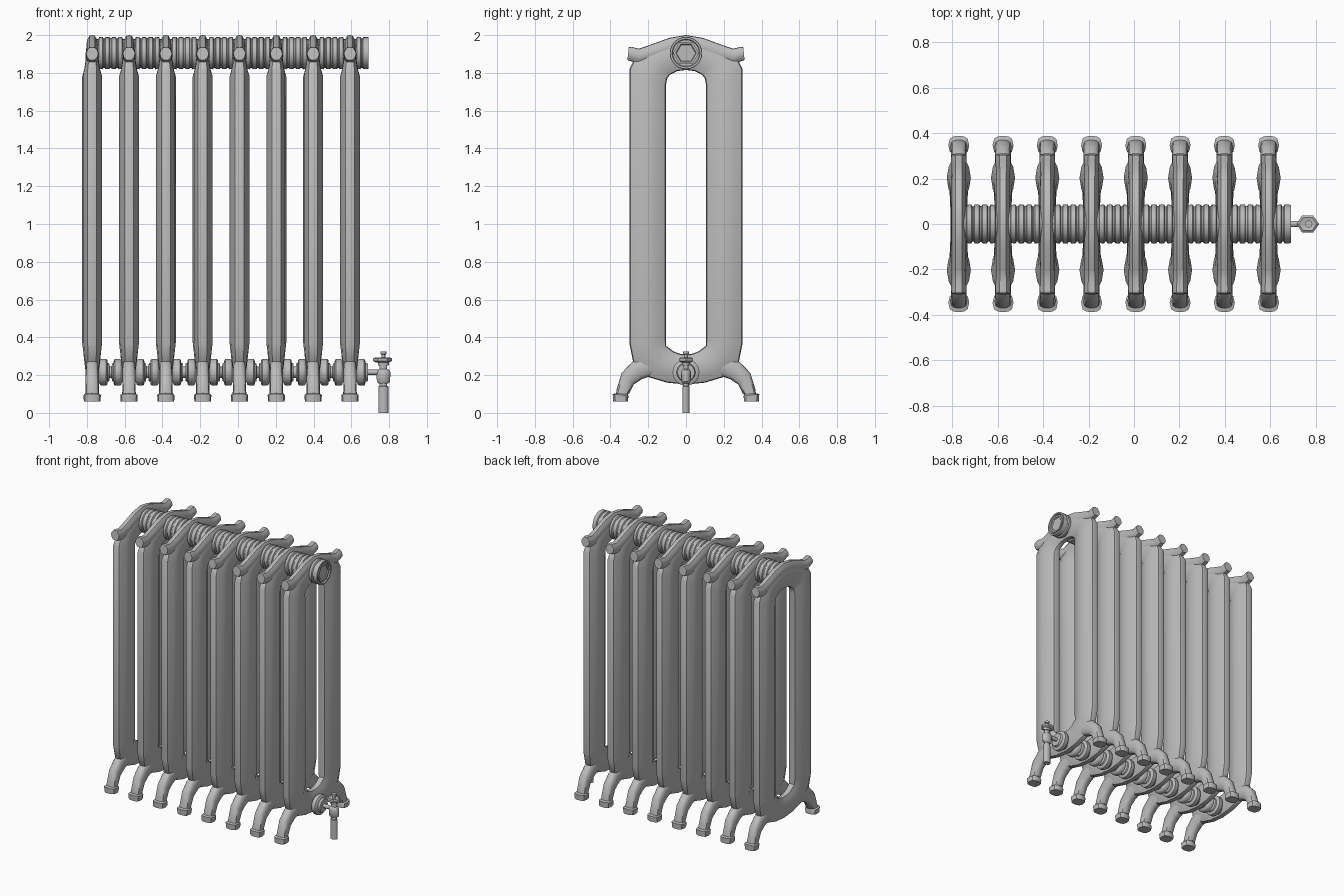
import bpy, bmesh, math
from mathutils import Vector, Matrix

if "Cube" in bpy.data.objects:
    bpy.data.objects.remove(bpy.data.objects["Cube"], do_unlink=True)

iron = bpy.data.materials.new("cast iron grey")
iron.use_nodes = True
GREY = (0.5, 0.5, 0.5, 1)
iron.diffuse_color = GREY
iron.node_tree.nodes["Principled BSDF"].inputs["Base Color"].default_value = GREY

COUNT, START, PITCH = 8, -0.772, 0.195
TOP_Z, LOW_Z = 1.905, 0.215
LENS = [(1, 0), (0.95, 0.45), (0.5, 0.85), (0, 1)]
ROUND = [(1, 0), (0.95, 0.5), (0.7, 0.85), (0, 1)]


def mesh_from_rings(name, rings, loop=False, angle=40):
    """Skin a list of equal rings of points."""
    bm = bmesh.new()
    rows = [[bm.verts.new(p) for p in ring] for ring in rings]
    n = len(rows[0])
    pairs = list(zip(rows, rows[1:])) + ([(rows[-1], rows[0])] if loop else [])
    for a, b in pairs:
        for i in range(n):
            j = (i + 1) % n
            bm.faces.new((a[i], a[j], b[j], b[i]))
    if not loop:
        bm.faces.new(rows[0])
        bm.faces.new(rows[-1])
    bmesh.ops.recalc_face_normals(bm, faces=bm.faces)
    for f in bm.faces:
        f.smooth = True
    me = bpy.data.meshes.new(name)
    bm.to_mesh(me)
    bm.free()
    me.set_sharp_from_angle(angle=math.radians(angle))
    me.materials.append(iron)
    return me


def place(name, me, loc=(0, 0, 0)):
    ob = bpy.data.objects.new(name, me)
    ob.location = loc
    bpy.context.collection.objects.link(ob)
    return ob


def section_ring(station, quarter):
    """Cross-section spanning an inner and an outer outline point."""
    (iy, iz), (oy, oz), w = station
    upper = quarter + [(-u, v) for u, v in quarter[-2::-1]]
    full = upper + [(u, -v) for u, v in upper[-2:0:-1]]
    inner, outer = Vector((0, iy, iz)), Vector((0, oy, oz))
    mid, half = (inner + outer) / 2, (outer - inner) / 2
    return [mid + half * u + Vector((w * v, 0, 0)) for u, v in full]


def flip(stations):
    return [((-a[0], a[1]), (-b[0], b[1]), w) for a, b, w in stations]


def loft(name, stations, quarter, loop=False):
    return mesh_from_rings(name, [section_ring(s, quarter) for s in stations], loop)


def turned(name, profile, sides=24, axis="Z", squash=1, angle=40):
    """Turn (position, radius) pairs about an axis."""
    rings = []
    for t, r in profile:
        ring = []
        for k in range(sides):
            a = math.tau * k / sides
            c, s = r * math.cos(a), r * math.sin(a)
            ring.append((t, c * squash, s) if axis == "X" else (c, s * squash, t))
        rings.append(ring)
    return mesh_from_rings(name, rings, angle=angle)


# Hollow column loop: inner point, outer point, half width
loop_half = [
    ((0, 1.815), (0, 1.985), 0.035),
    ((0.045, 1.81), (0.12, 1.96), 0.035),
    ((0.085, 1.79), (0.225, 1.91), 0.037),
    ((0.1, 1.77), (0.28, 1.86), 0.043),
    ((0.105, 1.74), (0.3, 1.82), 0.053),
    ((0.105, 0.38), (0.3, 0.37), 0.053),
    ((0.105, 0.355), (0.28, 0.27), 0.046),
    ((0.065, 0.325), (0.2, 0.19), 0.04),
    ((0.03, 0.312), (0.1, 0.16), 0.037),
    ((0, 0.31), (0, 0.15), 0.036),
]
column = loft("column_loop", loop_half + flip(loop_half[-2:0:-1]), LENS, True)

# Arched crest with a knob at each end
crest_half = [
    ((0, 1.9), (0, 2.0), 0.031),
    ((0.08, 1.89), (0.09, 1.985), 0.031),
    ((0.18, 1.86), (0.2, 1.945), 0.031),
    ((0.25, 1.845), (0.25, 1.928), 0.032),
    ((0.285, 1.86), (0.288, 1.938), 0.034),
    ((0.31, 1.868), (0.303, 1.936), 0.032),
]
crest = loft("crest", flip(crest_half[:0:-1]) + crest_half, LENS)

# Curved leg with a pad
leg_half = [
    ((0.17, 0.2), (0.22, 0.3), 0.034),
    ((0.235, 0.178), (0.285, 0.27), 0.035),
    ((0.277, 0.15), (0.34, 0.212), 0.035),
    ((0.302, 0.1), (0.366, 0.13), 0.035),
    ((0.308, 0.098), (0.37, 0.104), 0.037),
    ((0.305, 0.09), (0.388, 0.1), 0.046),
    ((0.307, 0.06), (0.386, 0.06), 0.044),
]
legs = {"back": loft("back_leg", leg_half, ROUND),
        "front": loft("front_leg", flip(leg_half), ROUND)}

for i in range(COUNT):
    at = (START + PITCH * i, 0, 0)
    place(f"column_loop_{i + 1}", column, at)
    place(f"crest_{i + 1}", crest, at)
    for side, me in legs.items():
        place(f"{side}_leg_{i + 1}", me, at)

# Ribbed top couplings and flanged lower couplings between sections
ribs = [(0.0, 0.074), (0.032, 0.074), (0.036, 0.084), (0.055, 0.086), (0.06, 0.078),
        (0.066, 0.078), (0.07, 0.085), (0.09, 0.085), (0.094, 0.08)]
flange = [(0.0, 0.05), (0.035, 0.05), (0.042, 0.066), (0.05, 0.071), (0.074, 0.071),
          (0.08, 0.064), (0.082, 0.05), (0.09, 0.047), (0.092, 0.03)]


def mirrored(profile):
    return profile + [(PITCH - t, r) for t, r in reversed(profile)]


top_coupling = turned("top_coupling", mirrored(ribs), axis="X")
low_coupling = turned("lower_coupling", mirrored(flange), axis="X")
for i in range(COUNT - 1):
    x = START + PITCH * i
    place(f"top_coupling_{i + 1}", top_coupling, (x, 0, TOP_Z))
    place(f"lower_coupling_{i + 1}", low_coupling, (x, 0, LOW_Z))

# End fittings on the valve side
last = START + PITCH * (COUNT - 1)
end_cap = ribs[:-1] + [(0.098, 0.084), (0.098, 0.074), (0.088, 0.07)]
place("top_end_cap", turned("top_end_cap", end_cap, axis="X"), (last, 0, TOP_Z))
place("top_hex_plug", turned("top_hex_plug", [(0.08, 0.068), (0.096, 0.068), (0.096, 0.055), (0.09, 0.05)],
                             6, "X", angle=20), (last, 0, TOP_Z))
place("lower_end_cap", turned("lower_end_cap", flange[:-2] + [(0.096, 0.045)], axis="X"), (last, 0, LOW_Z))

# Valve: supply pipe, body, spindle and hexagonal handle
VX = 0.77
place("valve_inlet", turned("valve_inlet", [(0.68, 0.014), (0.75, 0.014)], 12, "X"), (0, 0, LOW_Z))
place("valve_pipe", turned("valve_pipe", [(0, 0.026), (0.14, 0.026), (0.142, 0.02), (0.16, 0.02)],
                           16, squash=0.75), (VX, 0, 0))
body = [(0.155, 0.024), (0.165, 0.035), (0.215, 0.037), (0.228, 0.03), (0.232, 0.02),
        (0.25, 0.02), (0.252, 0.028), (0.272, 0.03)]
place("valve_body", turned("valve_body", body, 16, squash=0.7), (VX, 0, 0))
handle = [(0.268, 0.038), (0.274, 0.05), (0.288, 0.05), (0.294, 0.04), (0.29, 0.025)]
place("valve_handle", turned("valve_handle", handle, 6, squash=0.85, angle=25), (VX - 0.005, 0, 0))
stem = [(0.28, 0.01), (0.31, 0.01), (0.311, 0.016), (0.325, 0.016)]
place("valve_stem", turned("valve_stem", stem, 10), (VX, 0, 0))
